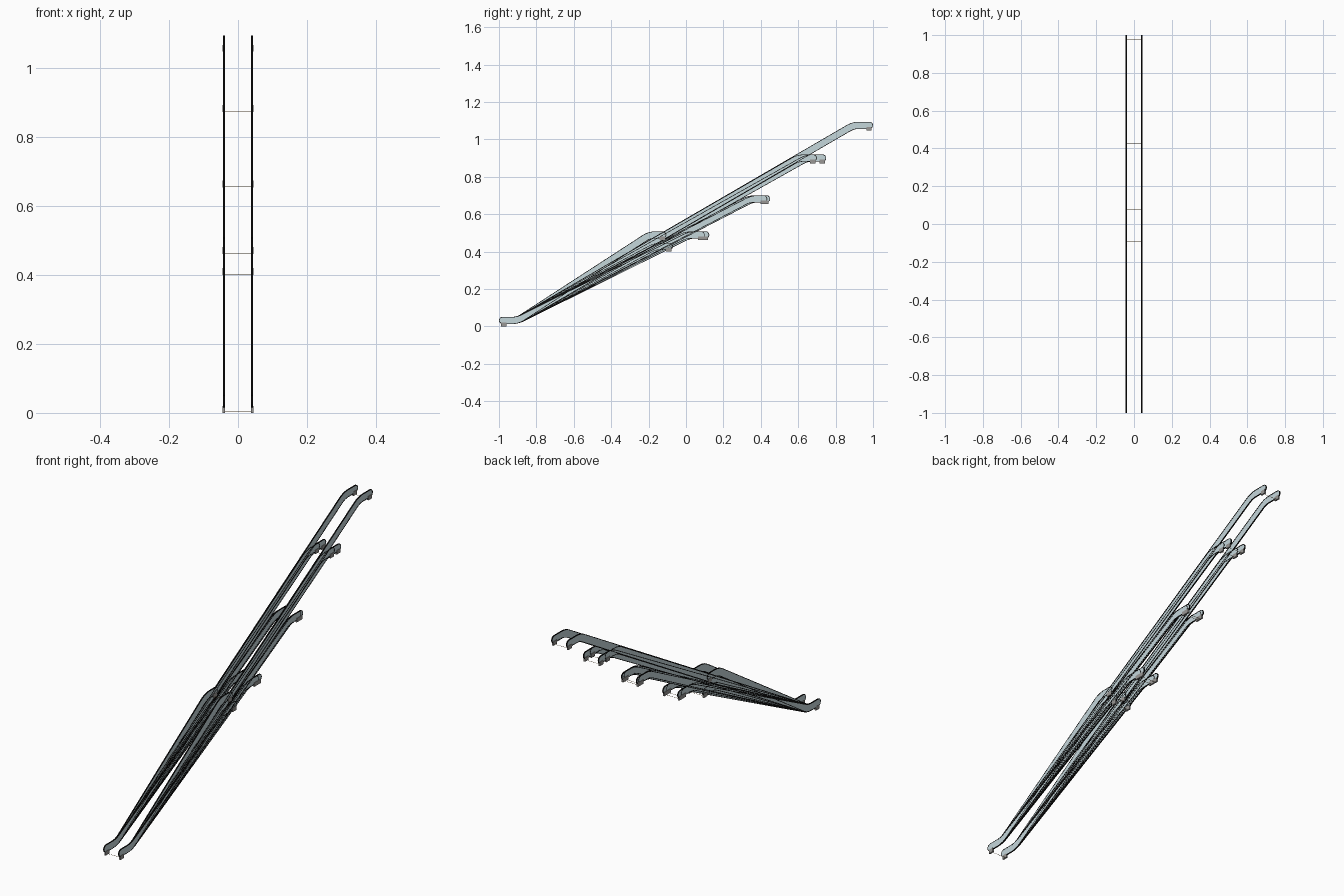
import bpy, bmesh, math
from mathutils import Vector, Matrix

if "Cube" in bpy.data.objects:
    bpy.data.objects.remove(bpy.data.objects["Cube"])

def material(name, rgb):
    m = bpy.data.materials.new(name)
    m.diffuse_color = (*rgb, 1)
    m.use_nodes = True
    m.node_tree.nodes["Principled BSDF"].inputs["Base Color"].default_value = m.diffuse_color
    return m

STEEL = material("pale blue grey", (0.56, 0.68, 0.71))
TRIM = material("black", (0.004, 0.004, 0.004))
PAD = material("warm grey", (0.32, 0.31, 0.30))
ROD = material("ochre brown", (0.50, 0.32, 0.12))

X, HW, EDGE = 0.041, 0.019, 0.0032   # rail offset, half width of the strip, trim width

def add_object(name, bm, mat):
    bmesh.ops.recalc_face_normals(bm, faces=bm.faces)
    me = bpy.data.meshes.new(name)
    bm.to_mesh(me)
    bm.free()
    me.materials.append(mat)
    ob = bpy.data.objects.new(name, me)
    bpy.context.collection.objects.link(ob)
    return ob

def rounded_path(pts, r=0.03, n=5):
    """Centre line with softened bends."""
    pts = [Vector(p) for p in pts]
    out = [pts[0]]
    for a, b, c in zip(pts, pts[1:], pts[2:]):
        p, q = b + (a - b).normalized() * r, b + (c - b).normalized() * r
        for i in range(n + 1):
            t = i / n
            out.append(p * (1 - t) ** 2 + b * 2 * t * (1 - t) + q * t * t)
    return out + [pts[-1]]

def strip_outline(path, hw):
    """Constant width strip with round ends."""
    top, bot = [], []
    for i, p in enumerate(path):
        d = (path[min(i + 1, len(path) - 1)] - path[max(i - 1, 0)]).normalized()
        nrm = Vector((-d.y, d.x))
        top.append(p + nrm * hw)
        bot.append(p - nrm * hw)
    def cap(c, start):
        return [c + hw * Vector((math.cos(start - math.pi * k / 8), math.sin(start - math.pi * k / 8)))
                for k in range(1, 8)]
    return top + cap(path[-1], math.pi / 2) + bot[::-1] + cap(path[0], -math.pi / 2)

def loop(bm, pts, x):
    return [bm.verts.new((x, p.x, p.y)) for p in pts]

def bridge(bm, a, b):
    for k in range(len(a)):
        j = (k + 1) % len(a)
        bm.faces.new((a[j], a[k], b[k], b[j]))

def rail(name, knee, end, z, thick):
    """Pair of sloping strips with level ends, each with a black edge trim."""
    path = rounded_path([(-1 + HW, 0.032), (-0.90, 0.032), (knee, z), (end - HW, z)])
    outer, inner = strip_outline(path, HW), strip_outline(path, HW - EDGE)
    plate, trim = bmesh.new(), bmesh.new()
    for s in (-1, 1):
        a = loop(plate, inner, s * X - thick / 2)
        b = loop(plate, inner, s * X + thick / 2)
        plate.faces.new(a)
        plate.faces.new(b[::-1])
        bridge(plate, a, b)
        t = 0.0027
        rings = [loop(trim, o, s * X + dx) for o, dx in
                 ((outer, -t), (outer, t), (inner, t), (inner, -t))]
        for k in range(4):
            bridge(trim, rings[k], rings[(k + 1) % 4])
    add_object(name, plate, STEEL)
    add_object(name + "_edge_trim", trim, TRIM)

def pads(name, y, z):
    """Small mounting pads under both rails."""
    bm = bmesh.new()
    for s in (-1, 1):
        g = bmesh.ops.create_cube(bm, size=1)
        bmesh.ops.scale(bm, vec=(0.008, 0.028, 0.02), verts=g["verts"])
        bmesh.ops.translate(bm, vec=(s * X, y, z), verts=g["verts"])
    add_object(name, bm, PAD)

def rod(name, y, z):
    """Thin cross wire between a pair of rails."""
    bm = bmesh.new()
    turn = Matrix.Translation((0, y, z)) @ Matrix.Rotation(math.pi / 2, 4, 'Y')
    bmesh.ops.create_cone(bm, cap_ends=True, segments=6, radius1=0.0007, radius2=0.0007,
                          depth=2 * X, matrix=turn)
    add_object(name, bm, ROD)

# name, upper knee y, end y, level height
rails = [
    ("longest_rail", 0.895, 1.00, 1.075),
    ("long_rail", 0.645, 0.75, 0.900),
    ("long_inner_rail", 0.600, 0.70, 0.900),
    ("middle_rail", 0.355, 0.45, 0.682),
    ("middle_inner_rail", 0.340, 0.435, 0.682),
    ("short_rail", 0.020, 0.125, 0.489),
    ("short_inner_rail", 0.000, 0.100, 0.489),
    ("shortest_rail", -0.165, -0.07, 0.428),
    ("steep_rail", -0.195, -0.105, 0.489),
]
for i, (name, knee, end, z) in enumerate(rails):
    rail(name, knee, end, z, 0.0034 + 0.00015 * i)
    pads(name + "_pads", end - 0.022, z - 0.018)
    rod(name + "_cross_wire", end - 0.022, z - 0.026)

# shared lower end
pads("lower_pads", -0.975, 0.010)
rod("lower_cross_wire", -0.972, 0.003)
